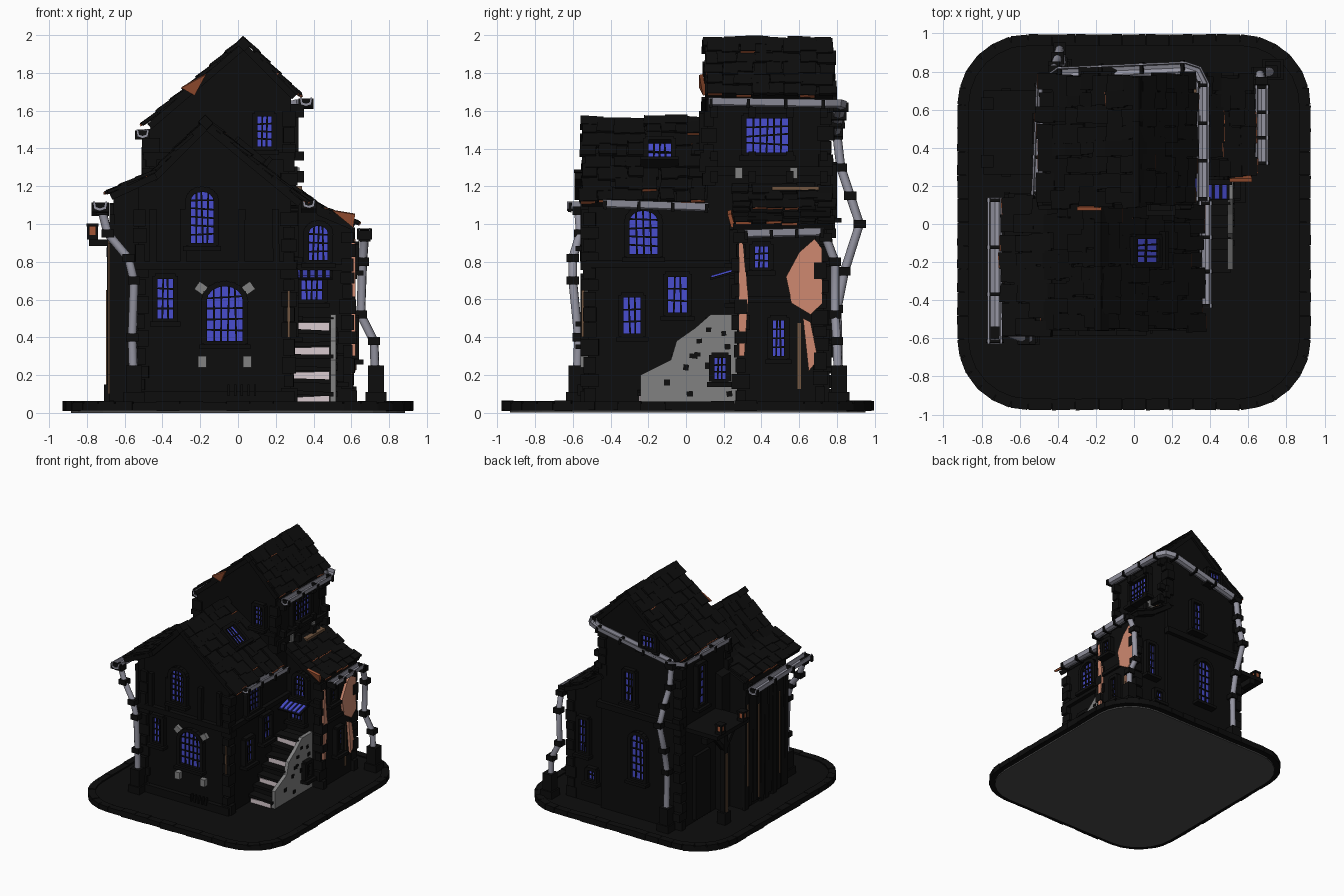
import bpy, bmesh, math, random
from mathutils import Matrix, Vector

if "Cube" in bpy.data.objects:
    bpy.data.objects.remove(bpy.data.objects["Cube"])
random.seed(4)
R = random.uniform

def mat(name, *c):
    m = bpy.data.materials.new(name)
    m.diffuse_color = (*c, 1)
    m.use_nodes = True
    m.node_tree.nodes["Principled BSDF"].inputs["Base Color"].default_value = m.diffuse_color
    return m

DARK = mat("dark", .004, .004, .004)
BLUE = mat("glass", .065, .075, .62)
METAL = mat("metal", .3, .3, .36)
ORANGE = mat("tile_orange", .36, .09, .035)
SALMON = mat("plaster", .62, .25, .16)
BROWN = mat("timber", .16, .09, .05)
STONE = mat("stone", .22, .22, .22)
TREAD = mat("tread", .7, .6, .63)
UNDER = mat("underside", .07, .07, .07)

class Part:
    def __init__(self, name, m, M=None):
        self.name, self.m, self.bm, self.M = name, m, bmesh.new(), M or Matrix()
    def box(self, c, s, rot=None):
        T = Matrix.Translation(c) @ (rot or Matrix()) @ Matrix.Diagonal((*s, 1))
        bmesh.ops.create_cube(self.bm, size=1, matrix=self.M @ T)
        return self
    def prism(self, pts, vec):
        lo = [self.bm.verts.new(self.M @ Vector(p)) for p in pts]
        hi = [self.bm.verts.new(self.M @ (Vector(p) + Vector(vec))) for p in pts]
        self.bm.faces.new(lo); self.bm.faces.new(hi[::-1])
        for i in range(len(pts)):
            j = (i + 1) % len(pts)
            self.bm.faces.new((lo[i], lo[j], hi[j], hi[i]))
        return self
    def done(self):
        bmesh.ops.recalc_face_normals(self.bm, faces=self.bm.faces)
        me = bpy.data.meshes.new(self.name)
        self.bm.to_mesh(me); self.bm.free()
        me.materials.append(self.m)
        ob = bpy.data.objects.new(self.name, me)
        bpy.context.collection.objects.link(ob)
        return ob

def xz(pts, y): return [(a, y, b) for a, b in pts]
def yz(pts, x): return [(x, a, b) for a, b in pts]

TURN = dict(front=0, right=90, back=180, left=-90)
def window(name, pos, w, h, face, nx=3, nz=4, arch=False, tilt=0):
    """pos is the bottom centre of the pane on its wall"""
    M = (Matrix.Translation(pos) @ Matrix.Rotation(math.radians(TURN[face]), 4, 'Z')
         @ Matrix.Rotation(math.radians(tilt), 4, 'X'))
    k = w * .4 if arch else 0
    pts = [(-w/2, 0), (w/2, 0), (w/2, h - k)]
    if arch:
        pts += [(math.cos(a) * w/2, h - k + math.sin(a) * k) for a in [math.pi * i/8 for i in range(1, 8)]]
    pts.append((-w/2, h - k))
    Part(name + "_pane", BLUE, M).prism(xz(pts, .01), (0, -.022, 0)).done()
    f = Part(name + "_frame", DARK, M)
    for i in range(len(pts)):                       # surround follows the outline
        a, b = Vector(pts[i]), Vector(pts[(i + 1) % len(pts)])
        c, d = (a + b) / 2, b - a
        n = Vector((d.y, -d.x)).normalized() * .014
        f.box((c.x + n.x, -.015, c.y + n.y), (d.length + .03, .05, .028),
              Matrix.Rotation(-math.atan2(d.y, d.x), 4, 'Y'))
    f.box((0, -.03, -.03), (w + .08, .07, .025))
    for i in range(1, nx):
        f.box((w * (i/nx - .5), -.014, h/2), (.009, .014, h), Matrix.Rotation(R(-.05, .05), 4, 'Y'))
    for i in range(1, nz):
        f.box((0, -.014, h*i/nz), (w, .014, .009), Matrix.Rotation(R(-.07, .07), 4, 'Y'))
    f.done()

def roof(name, e0, e1, r0, r1, rows, cols):
    """slab plus jittered shingles from eave e0-e1 up to ridge r0-r1"""
    e0, e1, r0, r1 = map(Vector, (e0, e1, r0, r1))
    u, v = (e1 - e0), (r0 - e0)
    L, H = u.length, v.length
    u, v = u / L, v / H
    n = u.cross(v)
    if n.z < 0: n = -n
    Part(name + "_slab", DARK).prism([e0, e1, r1, r0], n * -.035).done()
    M = Matrix((u, v, n)).transposed().to_4x4()
    p, o = Part(name + "_shingles", DARK), Part(name + "_broken_edges", ORANGE)
    for r in range(rows):
        for c in range(cols):
            rot = M @ Matrix.Rotation(R(-.07, .07), 4, 'Z') @ Matrix.Rotation(R(-.1, -.05), 4, 'X')
            pos = e0 + u * (L * (c + .5)/cols + R(-.015, .015)) + v * (H * (r + .45)/rows + R(-.012, .012)) + n * R(.004, .016)
            p.box(pos, (L/cols * R(.9, 1.2), H/rows * 1.25, .016), rot)
            if r == 0 and random.random() < .5 or random.random() < .03:   # orange broken edge
                o.box(pos - v * (H/rows * .62) + n * .002, (L/cols * .9, .012, .012), rot)
    p.done(); o.done()

def gutter(name, path, w=.065, d=.045):
    """open U channel swept along a path, with clamps"""
    sec = [(-.5, 0), (-.4, -.8), (0, -1), (.4, -.8), (.5, 0), (.38, 0), (.3, -.6), (0, -.75), (-.3, -.6), (-.38, 0)]
    p = Part(name, METAL); P = [Vector(q) for q in path]; rings = []
    for i, q in enumerate(P):
        t = P[min(i + 1, len(P) - 1)] - P[max(i - 1, 0)]
        s = Vector((t.y, -t.x, 0)).normalized()
        rings.append([p.bm.verts.new(q + s * (a * w) + Vector((0, 0, b * d))) for a, b in sec])
    for A, B in zip(rings, rings[1:]):
        for i in range(10):
            p.bm.faces.new((A[i], A[i-1], B[i-1], B[i]))
    p.bm.faces.new(rings[0]); p.bm.faces.new(rings[-1])
    p.done()
    k = Part(name + "_clamps", DARK)
    for A, B in zip(P, P[1:]):
        if (B - A).length < .15: continue
        rot = (B - A).to_track_quat('X', 'Z').to_matrix().to_4x4()
        for t in (.02, .34, .66, .98):
            k.box(A.lerp(B, t) + Vector((0, 0, -d * .62)), (.018, w * 1.25, d * 1.05), rot)
    k.done()

def pipe(name, path, r=.024):
    cu = bpy.data.curves.new(name, 'CURVE')
    cu.dimensions, cu.bevel_depth, cu.bevel_resolution, cu.use_fill_caps = '3D', r, 2, True
    s = cu.splines.new('POLY'); s.points.add(len(path) - 1)
    for pt, q in zip(s.points, path): pt.co = (*q, 1)
    cu.materials.append(METAL)
    bpy.context.collection.objects.link(bpy.data.objects.new(name, cu))
    k = Part(name + "_collars", DARK)
    for q in path[:-1]: k.box(q, (r * 2.7, r * 2.7, r * 1.8))
    x, y, z = path[-1]
    k.box((x, y, .15), (.085, .085, .2)).box((x, y, .08), (.11, .11, .06)).done()

def quoins(part, x, y, z0, z1):
    z, i = z0, 0
    while z < z1 - .03:
        h = R(.06, .1); i += 1
        a, b = (.1, .07) if i % 2 else (.07, .1)
        part.box((x, y, z + h/2), (a * R(.7, 1), b * R(.7, 1), h * .92), Matrix.Rotation(R(-.04, .04), 4, 'Z'))
        z += h

# ground plate with a curb of uneven stones
rim = [(sx * .57 + math.cos(t) * .35, .01 + sy * .63 + math.sin(t) * .35)
       for k, (sx, sy) in enumerate([(1, 1), (-1, 1), (-1, -1), (1, -1)])
       for t in [math.pi/2 * (k + i/6) for i in range(7)]]
Part("ground_plate", DARK).prism([(a, b, .012) for a, b in rim], (0, 0, .038)).done()
Part("ground_underside", UNDER).prism([(a * .96, b * .96, 0) for a, b in rim], (0, 0, .014)).done()
curb = Part("curb_stones", DARK)
for i in range(len(rim)):
    a, b = Vector(rim[i]), Vector(rim[(i + 1) % len(rim)])
    n = max(1, round((b - a).length / .13)); ang = math.atan2(b.y - a.y, b.x - a.x)
    for j in range(n):
        c = a.lerp(b, (j + .5)/n) * .975
        curb.box((c.x, c.y, .037), ((b - a).length/n * .96, .06, R(.042, .054)), Matrix.Rotation(ang + R(-.04, .04), 4, 'Z'))
curb.done()

# main walls
Part("front_house_walls", DARK).prism(xz([(-.53, .04), (.28, .04), (.28, 1.13), (-.17, 1.52), (-.45, 1.23), (-.53, 1.2)], -.52), (0, .79, 0)).done()
Part("tower_walls", DARK).prism(xz([(-.47, .04), (.28, .04), (.28, 1.69), (.03, 1.94), (-.47, 1.5)], .11), (0, .65, 0)).done()
Part("side_wing_walls", DARK).prism(xz([(.27, .04), (.6, .04), (.6, .98), (.45, 1.04), (.27, 1.17)], .27), (0, .46, 0)).done()
Part("plank_annex_walls", DARK).prism(xz([(-.66, .04), (-.5, .04), (-.5, 1.21), (-.66, 1.14)], -.42), (0, .58, 0)).done()

# corner stones, bands and timber trim
q = Part("corner_stones", DARK)
for x, y, a, b in [(-.52, -.51, .05, 1.1), (.27, -.51, .05, 1.08), (.26, .74, 1.2, 1.62), (-.46, .74, .05, 1.45),
                   (.27, .12, 1.2, 1.6), (-.46, .12, 1.2, 1.44), (.58, .29, .05, .95), (.58, .71, .05, .95)]:
    quoins(q, x, y, a, b)
q.done()
t = Part("timber_bands", DARK)
t.box((-.13, -.53, .78), (.88, .06, .045)).box((.29, -.12, .79), (.05, .82, .04)).box((-.1, .77, .95), (.8, .05, .05))
t.box((-.13, -.53, .07), (.86, .06, .09)).box((.29, .44, 1.28), (.05, .68, .05)).box((-.1, .1, 1.36), (.8, .05, .04))
t.box((.61, .5, .6), (.02, .48, .03)).box((.44, .26, .77), (.34, .04, .03))
for x in (-.45, -.29, .02, .2): t.box((x, -.535, .93), (.035, .04, .3), Matrix.Rotation(R(-.05, .05), 4, 'Y'))
for y in (.15, .35, .55, .73): t.box((.31, y, 1.25), (.08, .04, .06)).box((.31, y, 1.6), (.08, .04, .07)).box((.31, y, 1.36), (.08, .04, .05))
t.done()
bd = Part("annex_planks", DARK)
for i in range(11): bd.box((-.665, -.4 + i * .054, .57 + R(-.02, .02)), (.03, .046, R(.98, 1.06)), Matrix.Rotation(R(-.02, .02), 4, 'X'))
bd.done()
tp = Part("timber_posts", BROWN)
for x, y, z, h in [(-.68, -.3, .55, .7), (-.68, -.02, .5, .8), (-.68, .13, .6, .7), (.268, -.545, .55, .3), (.6, .6, .3, .35)]:
    tp.box((x, y, z), (.014, .016, h))
tp.box((.29, .58, 1.19), (.1, .25, .02)).done()

# roofs
roof("front_roof_right", (.34, -.55, 1.12), (.34, .1, 1.12), (-.17, -.55, 1.54), (-.17, .1, 1.54), 7, 8)
roof("front_roof_left", (-.46, -.55, 1.25), (-.46, .12, 1.25), (-.17, -.55, 1.54), (-.17, .12, 1.54), 4, 8)
roof("front_roof_left_skirt", (-.68, -.59, 1.16), (-.68, .14, 1.16), (-.44, -.59, 1.27), (-.44, .14, 1.27), 3, 8)
roof("tower_roof_right", (.31, .1, 1.685), (.31, .78, 1.685), (.03, .1, 1.965), (.03, .78, 1.965), 5, 8)
roof("tower_roof_left", (-.48, .1, 1.53), (-.48, .78, 1.53), (.03, .1, 1.965), (.03, .78, 1.965), 7, 8)
roof("wing_roof_upper", (.44, .25, 1.08), (.44, .78, 1.08), (.27, .25, 1.2), (.27, .78, 1.2), 3, 6)
roof("wing_roof_lower", (.62, .25, 1.0), (.62, .78, 1.0), (.43, .25, 1.08), (.43, .78, 1.08), 3, 6)
rc = Part("ridge_caps", DARK)
for x, z, y0, n in [(-.17, 1.535, -.5, 6), (.03, 1.955, .15, 6)]:
    for i in range(n): rc.box((x, y0 + i * .112, z + R(-.012, .006)), (.06, .12, .05), Matrix.Rotation(R(-.08, .08), 4, 'X') @ Matrix.Rotation(.785, 4, 'Y'))
rc.done()
Part("raised_tiles", ORANGE).prism([(-.3, .07, 1.72), (-.17, .07, 1.79), (-.23, .09, 1.68)], (0, .02, .005)).prism(
    [(.5, .22, 1.07), (.62, .22, 1.05), (.61, .24, .98)], (0, .02, .005)).done()

# gutters and drainpipes
gutter("front_right_gutter", [(.375, -.44, 1.13), (.375, .12, 1.11)])
gutter("front_left_gutter", [(-.73, -.63, 1.12), (-.73, .14, 1.1)], .075, .05)
gutter("wing_gutter", [(.67, .31, .97), (.67, .73, .98)])
gutter("tower_gutter", [(.36, .12, 1.67), (.36, .74, 1.66), (.33, .8, 1.66), (.27, .82, 1.65), (-.4, .79, 1.51), (-.48, .74, 1.5), (-.505, .15, 1.5)])
pipe("tower_drainpipe", [(-.42, .8, 1.47), (-.42, .82, 1.3), (-.4, .87, 1.15), (-.39, .92, 1.0), (-.38, .84, .75), (-.38, .8, .55), (-.38, .81, .1)])
pipe("wing_drainpipe", [(.67, .74, .93), (.66, .79, .8), (.65, .79, .52), (.72, .8, .38), (.73, .81, .1)])
pipe("front_drainpipe", [(-.72, -.57, 1.07), (-.69, -.56, .95), (-.58, -.6, .82), (-.55, -.6, .7), (-.56, -.57, .4), (-.55, -.58, .1)])

# windows: front, right, back, left
window("front_upper_window", (-.19, -.52, .9), .12, .27, 'front', 4, 6, True)
window("front_big_window", (-.07, -.52, .38), .19, .29, 'front', 5, 5, True)
window("front_small_window", (-.385, -.52, .5), .08, .21, 'front', 3, 4)
window("tower_front_window", (.14, .11, 1.41), .075, .16, 'front', 3, 4)
window("wing_front_upper_window", (.425, .27, .81), .1, .18, 'front', 4, 4, True)
window("wing_door_window", (.39, .27, .6), .11, .1, 'front', 4, 2)
window("right_arched_window", (.28, -.225, .84), .15, .23, 'right', 4, 5, True)
window("right_middle_window", (.28, -.045, .53), .1, .19, 'right', 3, 3)
window("right_low_window", (.28, -.285, .42), .09, .19, 'right', 3, 3)
window("tower_right_window", (.28, .43, 1.38), .22, .18, 'right', 6, 4)
window("wing_upper_window", (.6, .4, .77), .07, .11, 'right', 3, 3)
window("wing_tall_window", (.6, .49, .3), .06, .19, 'right', 3, 4)
window("stair_window", (.52, .18, .18), .06, .11, 'right', 3, 3)
window("back_tall_window", (-.09, .76, .4), .12, .38, 'back', 3, 6, True)
window("back_upper_window", (-.01, .76, 1.05), .08, .25, 'back', 3, 4)
window("back_gable_window", (-.19, .76, 1.56), .12, .1, 'back', 4, 2)
window("back_low_window", (.37, .73, .26), .06, .08, 'back', 2, 2)
window("wing_back_window", (.45, .73, .48), .07, .28, 'back', 3, 4)
window("tower_left_window", (-.47, .5, 1.05), .08, .33, 'left', 2, 5)
window("roof_skylight", (.11, -.14, 1.32), .12, .15, 'right', 4, 2, tilt=-50)

# plaster patches on the wing and stones over the front window
pl = Part("plaster_patches", SALMON)
for pts in ([(.28, .3), (.31, .3), (.33, .62), (.3, .9), (.28, .9)],
            [(.53, .72), (.6, .85), (.68, .92), (.72, .87), (.72, .58), (.66, .52), (.56, .58)],
            [(.62, .5), (.66, .48), (.7, .28), (.65, .22)]):
    pl.prism(yz(pts, .6), (.022, 0, 0))
pl.done()
st = Part("arch_stones", STONE)
for a in (35, 145): st.box((-.07 + .15 * math.cos(math.radians(a)), -.535, .59 + .12 * math.sin(math.radians(a))), (.05, .03, .06), Matrix.Rotation(math.radians(90 - a), 4, 'Y'))
for x in (-.19, .05): st.box((x, -.535, .27), (.045, .05, .06))
for y in (.28, .57): st.box((.3, y, 1.27), (.05, .04, .06))
st.done()
g = Part("cellar_grille", DARK)
for i in range(5): g.box((-.05 + i * .035, -.56, .12), (.012, .03, .06))
g.done()

# stairs with a masonry side
Part("stair_side_wall", STONE).prism(yz([(-.24, .05), (-.24, .2), (-.08, .28), (-.05, .38), (.05, .45), (.13, .52), (.27, .52), (.27, .05)], .49), (.03, 0, 0)).done()
sb, tr, pk = Part("stair_body", DARK), Part("stair_treads", TREAD), Part("stair_side_stones", DARK)
for i in range(7):
    y, z = -.24 + i * .06, .1 + i * .065
    sb.box((.385, (y + .27)/2, z - .035), (.21, .27 - y, .07))
    sb.box((.39, y + .025, z + .004), (.23, .085, .022), Matrix.Rotation(R(-.06, .06), 4, 'Y'))
    if i % 2 == 0: tr.box((.39, y - .003, z - .035), (.19, .012, .045), Matrix.Rotation(R(-.05, .05), 4, 'Y'))
for y, z in [(-.1, .16), (.02, .1), (.04, .3), (.07, .38), (.12, .44), (.2, .42), (.22, .35), (.12, .25), (.0, .24), (.06, .31), (.23, .1)]:
    pk.box((.52, y, z), (.012, R(.025, .045), R(.02, .035)), Matrix.Rotation(R(-.2, .2), 4, 'X'))
sb.done(); tr.done(); pk.done()

# striped awning over the wing door
aw = Part("door_awning_slats", BLUE)
tilt = Matrix.Rotation(.28, 4, 'X')
for i in range(5): aw.box((.315 + i * .04, .2, .74), (.026, .14, .012), tilt)
aw.done()
Part("door_awning_frame", DARK).box((.395, .2, .73), (.21, .15, .012), tilt).done()

# left porch: canopy, post, braces, door and two lanterns
p = Part("porch_canopy", DARK)
p.box((-.62, .48, .9), (.34, .44, .035)).box((-.67, .44, .48), (.045, .045, .85)).box((-.67, .44, .1), (.08, .08, .1))
p.box((-.48, .48, .35), (.04, .2, .55)).box((-.67, .48, .85), (.05, .46, .05))
for dy in (-.09, .09): p.box((-.67, .44 + dy, .78), (.035, .03, .22), Matrix.Rotation(-dy * 8, 4, 'X'))
p.done()
Part("porch_post_board", BROWN).box((-.65, .415, .48), (.03, .01, .13)).box((-.695, .44, .4), (.01, .02, .5)).done()
la, lc = Part("lantern_bodies", ORANGE), Part("lantern_caps", DARK)
for y in (.33, .63):
    la.box((-.77, y, .965), (.045, .045, .05))
    lc.box((-.77, y, .995), (.065, .065, .014)).box((-.77, y, .93), (.06, .06, .025))
    for a in (-1, 1):
        for b in (-1, 1): lc.box((-.77 + a * .022, y + b * .022, .965), (.014, .014, .055))
la.done(); lc.done()
